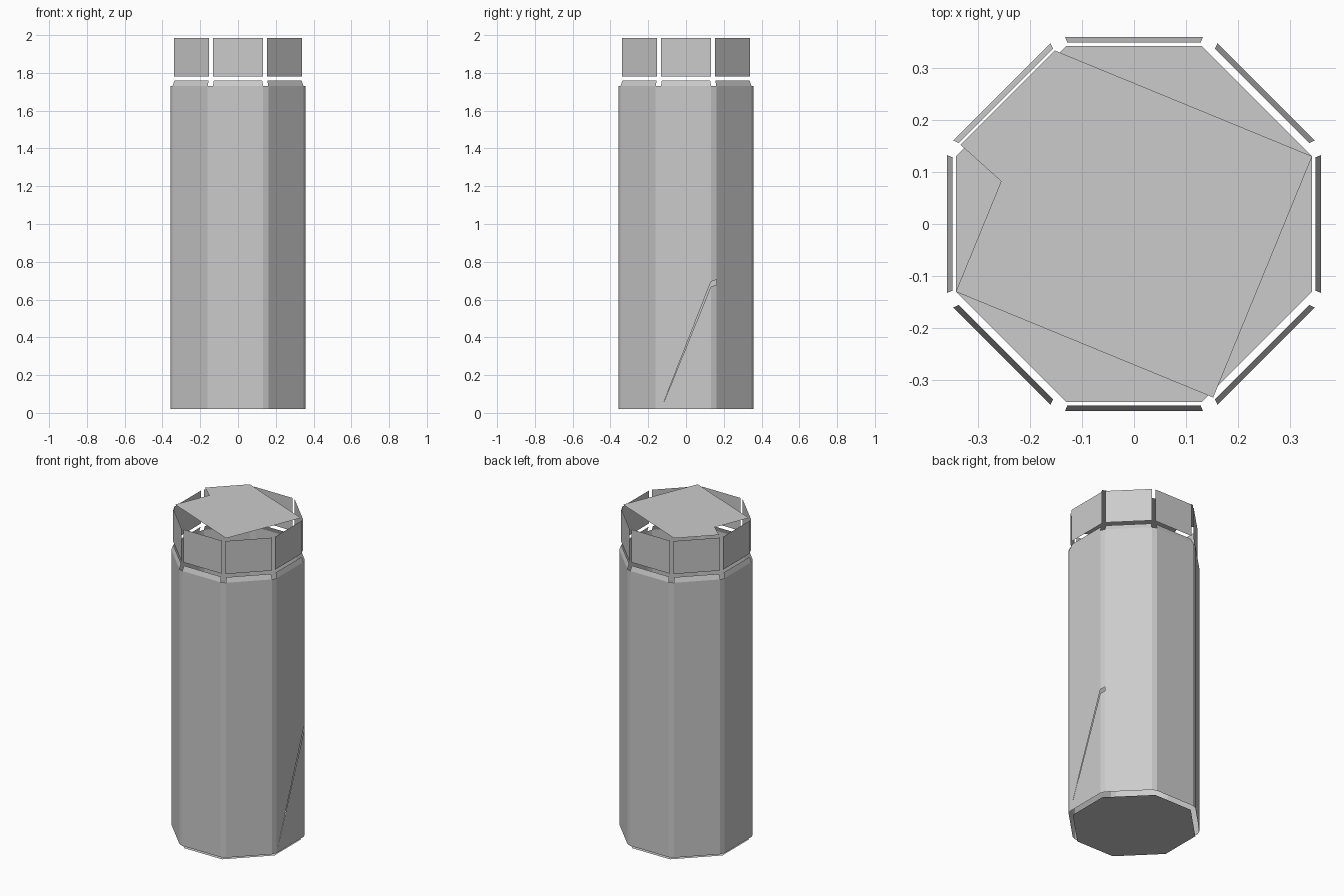
import bpy, math
from mathutils import Vector

if "Cube" in bpy.data.objects:
    bpy.data.objects.remove(bpy.data.objects["Cube"])

SIDES = 8
OUT, INN = 0.3585, 0.348      # centre-to-side distance: body, upper panels
HW_OUT, HW_INN = 0.132, 0.128  # half width of a side


def pt(k, u, r, z):
    """Point on side k (0 = right side, counting anticlockwise), u along the side."""
    a = k * 2 * math.pi / SIDES
    return Vector((r * math.cos(a) - u * math.sin(a),
                   r * math.sin(a) + u * math.cos(a), z))


def make(name, faces):
    verts, idx = [], []
    for f in faces:
        ids = []
        for p in f:
            key = tuple(round(c, 5) for c in p)
            if key not in verts:
                verts.append(key)
            ids.append(verts.index(key))
        idx.append(ids)
    me = bpy.data.meshes.new(name)
    me.from_pydata(verts, [], idx)
    me.update()
    ob = bpy.data.objects.new(name, me)
    bpy.context.collection.objects.link(ob)
    return ob


def strip(k0, u0, k1, u1, a0, a1, b0, b1):
    """Wall quad from a0..b0 on its left edge to a1..b1 on its right edge."""
    return [pt(k0, u0, OUT, a0), pt(k1, u1, OUT, a1),
            pt(k1, u1, OUT, b1), pt(k0, u0, OUT, b0)]


Z0, Z1, Z2, Z3, Z4 = 0.02, 1.73, 1.76, 1.78, 1.985
w = HW_OUT
walls, rims, panels = [], [], []
for k in range(SIDES):
    n = (k + 1) % SIDES
    if k == 0:
        # right side: narrow slanted split running into the corner strip
        walls.append([pt(0, -w, OUT, Z0), pt(0, w, OUT, Z0), pt(0, w, OUT, 0.67)])
        walls.append([pt(0, -w, OUT, Z0), pt(0, w, OUT, 0.695),
                      pt(0, w, OUT, Z1), pt(0, -w, OUT, Z1)])
        walls.append(strip(0, w, n, -w, Z0, Z0, 0.67, 0.677))
        walls.append(strip(0, w, n, -w, 0.695, 0.705, Z1, Z1))
    else:
        walls.append(strip(k, -w, k, w, Z0, Z0, Z1, Z1))
        walls.append(strip(k, w, n, -w, Z0, Z0, Z1, Z1))
    # sloped rim and separate upper panel of each side
    rims.append([pt(k, -w, OUT, Z1), pt(k, w, OUT, Z1),
                 pt(k, HW_INN, INN, Z2), pt(k, -HW_INN, INN, Z2)])
    panels.append([pt(k, -w, INN, Z3), pt(k, w, INN, Z3),
                   pt(k, w, INN, Z4), pt(k, -w, INN, Z4)])

make("body_wall", walls)
make("body_rim", rims)
make("upper_panels", panels)

# bottom plate: octagon with its corners cut back on the diagonal sides
base = []
for k in range(0, SIDES, 2):
    base += [pt(k, -0.13, 0.342, 0), pt(k, 0.13, 0.342, 0)]
make("bottom_plate", [base[::-1]])

# incomplete top plate
top = [(-0.152, 0.333), (-0.333, 0.152), (-0.255, 0.082),
       (-0.342, -0.13), (0.152, -0.333), (0.342, 0.13)]
make("top_plate", [[Vector((x, y, 2.0)) for x, y in top]])
